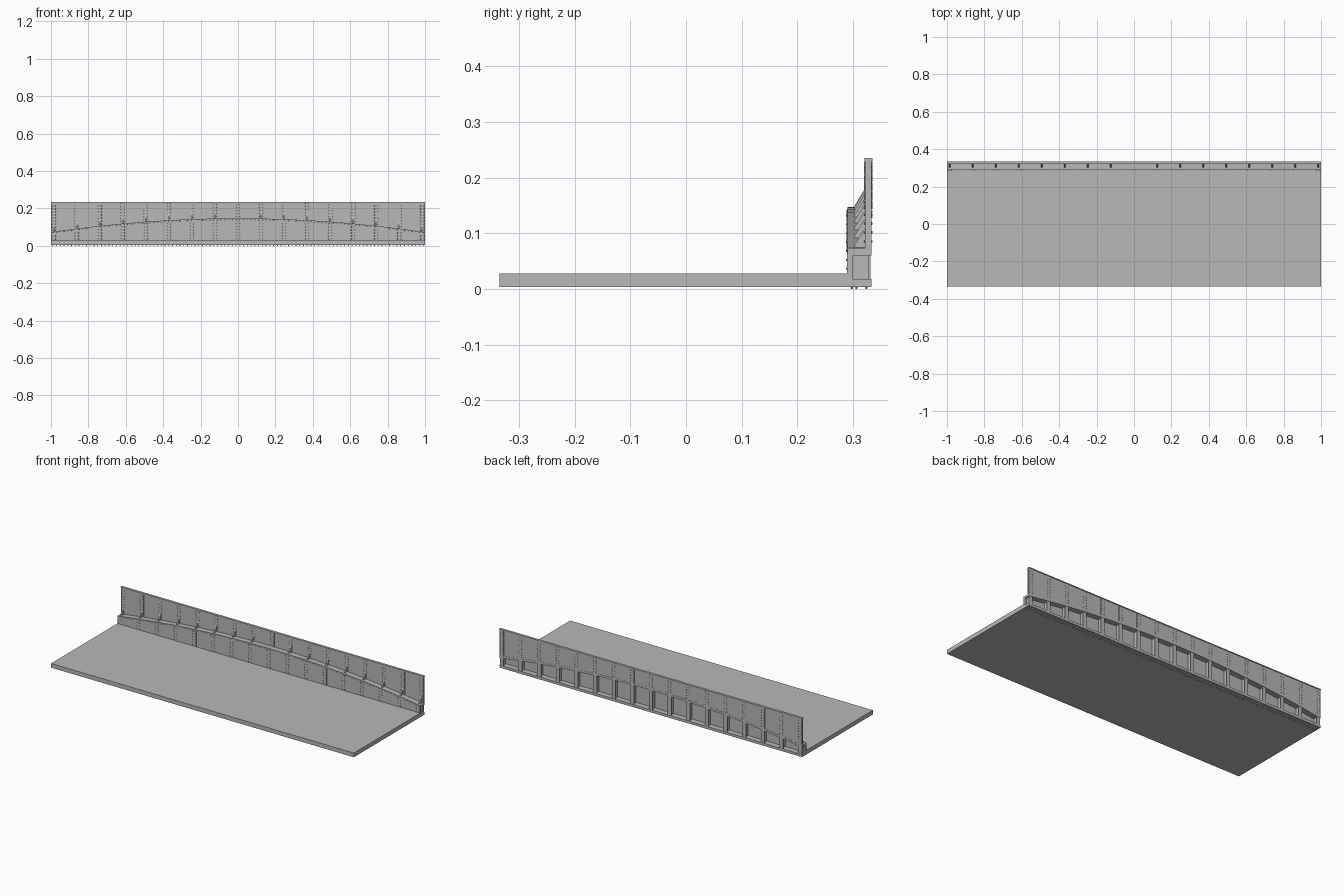
import bpy, bmesh, math

if "Cube" in bpy.data.objects:
    bpy.data.objects.remove(bpy.data.objects["Cube"])

# One plain steel grey for everything
grey = bpy.data.materials.new("steel grey")
grey.diffuse_color = (0.48, 0.48, 0.48, 1)
grey.use_nodes = True
grey.node_tree.nodes["Principled BSDF"].inputs["Base Color"].default_value = grey.diffuse_color

STATIONS = [i * 0.985 / 8 for i in range(-8, 9)]   # stiffener positions
XS = [-1.0] + STATIONS[1:-1] + [1.0]               # break points of the arched flange


def arch(x):
    """Height of the faceted arched flange top."""
    for a, b in zip(XS, XS[1:]):
        if a <= x <= b:
            t = (x - a) / (b - a)
            return 0.147 - 0.074 * (a * a * (1 - t) + b * b * t)
    return 0.073


def finish(name, bm):
    bmesh.ops.recalc_face_normals(bm, faces=bm.faces)
    me = bpy.data.meshes.new(name)
    bm.to_mesh(me)
    bm.free()
    me.materials.append(grey)
    ob = bpy.data.objects.new(name, me)
    bpy.context.collection.objects.link(ob)
    return ob


def add_box(bm, x0, x1, y0, y1, z0, z1):
    v = [bm.verts.new((x, y, z)) for x in (x0, x1) for y in (y0, y1) for z in (z0, z1)]
    for f in ((0, 1, 3, 2), (4, 5, 7, 6), (0, 1, 5, 4), (2, 3, 7, 6), (0, 2, 6, 4), (1, 3, 7, 5)):
        bm.faces.new([v[i] for i in f])


def box(name, *dims):
    bm = bmesh.new()
    add_box(bm, *dims)
    return finish(name, bm)


def band(name, y0, y1, low, high):
    """Long plate whose lower and upper edges follow functions of x."""
    bm = bmesh.new()
    rings = [[bm.verts.new(p) for p in ((x, y0, low(x)), (x, y1, low(x)),
                                        (x, y1, high(x)), (x, y0, high(x)))] for x in XS]
    for a, b in zip(rings, rings[1:]):
        for i in range(4):
            j = (i + 1) % 4
            bm.faces.new((a[i], a[j], b[j], b[i]))
    bm.faces.new(rings[0])
    bm.faces.new(rings[-1])
    return finish(name, bm)


def add_rivet(bm, x, y, z, axis, sign, r=0.0026, h=0.002):
    """Low domed rivet head: a six-sided tapered stud."""
    rings = []
    for rad, d in ((r, 0), (r * 0.6, h)):
        ring = []
        for k in range(6):
            c, s = rad * math.cos(k * math.pi / 3), rad * math.sin(k * math.pi / 3)
            p = (x + c, y + sign * d, z + s) if axis == 'y' else (x + c, y + s, z + sign * d)
            ring.append(bm.verts.new(p))
        rings.append(ring)
    for k in range(6):
        j = (k + 1) % 6
        bm.faces.new((rings[0][k], rings[0][j], rings[1][j], rings[1][k]))
    bm.faces.new(rings[1])


# Deck and main girder
box("deck", -1, 1, -0.335, 0.292, 0.003, 0.028)
box("bottom_flange", -1, 1, 0.290, 0.333, 0.003, 0.018)
band("girder_web", 0.290, 0.300, lambda x: 0.003, lambda x: arch(x) - 0.006)
band("arched_top_flange", 0.290, 0.333, lambda x: arch(x) - 0.013, arch)

# Parapet plate with its capping strip
band("parapet_plate", 0.3225, 0.332, lambda x: arch(x) - 0.002, lambda x: 0.232)
box("parapet_cap", -1, 1, 0.3205, 0.335, 0.230, 0.235)

# Stiffeners behind the web, one at each station
bm = bmesh.new()
for x in STATIONS:
    top = arch(x) - 0.010
    add_box(bm, x - 0.004, x + 0.004, 0.299, 0.331, 0.016, top)
    add_box(bm, x - 0.012, x + 0.012, 0.327, 0.331, 0.016, top)
finish("web_stiffeners", bm)

# Thin cover strips over the plate joints
bm = bmesh.new()
for x in STATIONS:
    a, b = x - 0.014, x + 0.014
    add_box(bm, a, b, 0.3217, 0.3230, arch(x) - 0.002, 0.231)
    add_box(bm, a, b, 0.3315, 0.3328, arch(x) - 0.002, 0.231)
    add_box(bm, a, b, 0.2893, 0.2905, 0.027, arch(x) - 0.010)
finish("joint_strips", bm)

# Triangular gussets bracing the parapet (none at midspan)
bm = bmesh.new()
for x in STATIONS:
    if abs(x) < 0.01:
        continue
    z = arch(x) - 0.002
    sides = [[bm.verts.new((x + d, y, z + h)) for y, h in
              ((0.303, 0), (0.3225, 0), (0.3225, 0.038), (0.303, 0.006))]
             for d in (-0.004, 0.004)]
    for s in sides:
        bm.faces.new(s)
    for i in range(4):
        j = (i + 1) % 4
        bm.faces.new((sides[0][i], sides[0][j], sides[1][j], sides[1][i]))
finish("parapet_gussets", bm)

# Rivets: columns at the joints on parapet and web, rows under the flange
bm = bmesh.new()
for x in STATIONS:
    for dx in (-0.009, 0.009):
        z = arch(x) + 0.010
        while z < 0.228:
            add_rivet(bm, x + dx, 0.3217, z, 'y', -1)
            add_rivet(bm, x + dx, 0.3328, z, 'y', 1)
            z += 0.016
        z = 0.036
        while z < arch(x) - 0.012:
            add_rivet(bm, x + dx, 0.2893, z, 'y', -1)
            z += 0.016
for i in range(100):
    x = -0.99 + i * 0.02
    add_rivet(bm, x, 0.290, arch(x) - 0.0065, 'y', -1)
    for y in (0.298, 0.306, 0.324):
        add_rivet(bm, x, y, 0.003, 'z', -1, h=0.003)
finish("rivets", bm)
